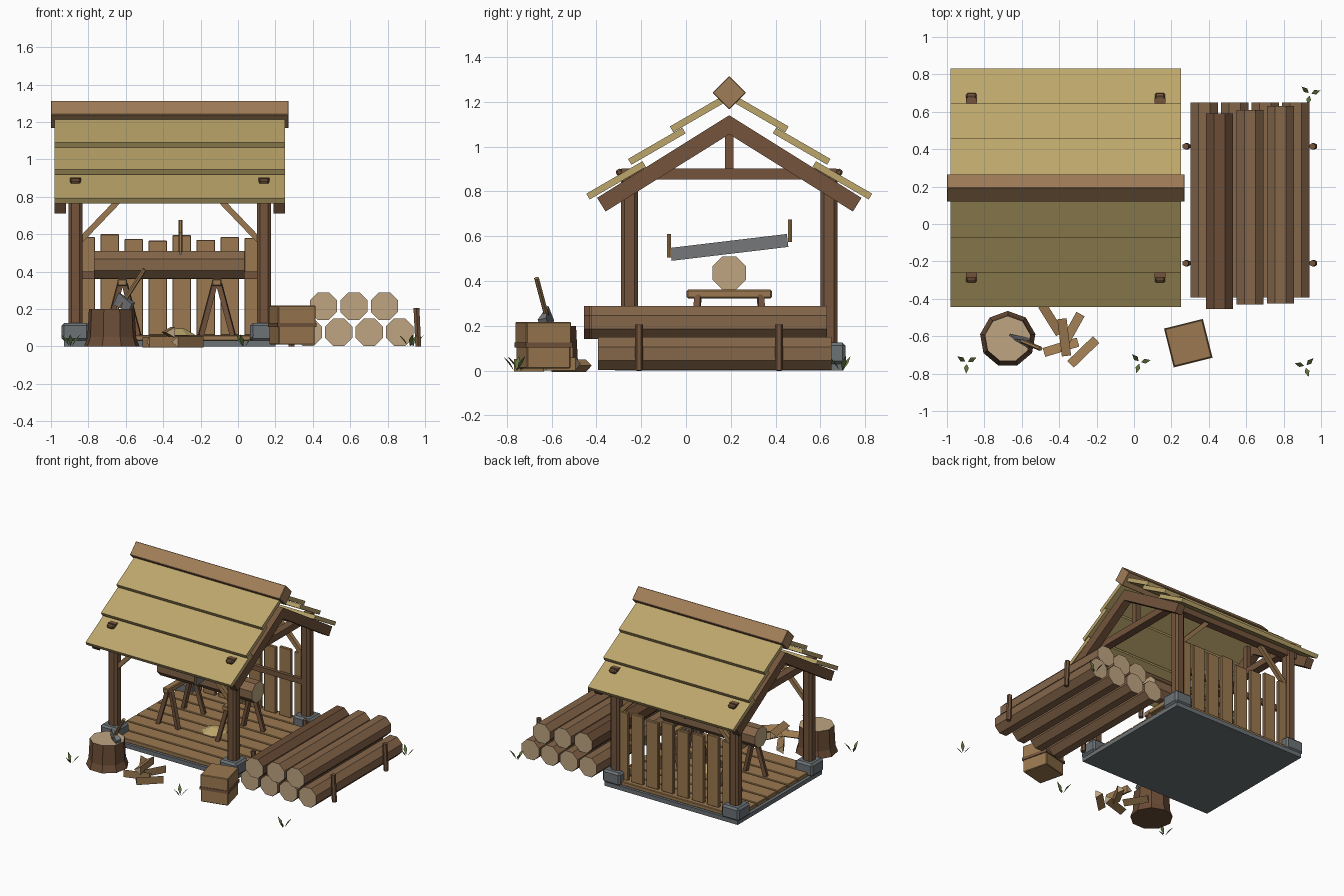
import bpy, bmesh, random
from math import sin, cos, radians, pi
from mathutils import Vector, Matrix, Euler

random.seed(4)
cube = bpy.data.objects.get("Cube")
if cube:
    bpy.data.objects.remove(cube)


def material(name, hex_code):
    srgb = [int(hex_code[i:i + 2], 16) / 255 for i in (0, 2, 4)]
    col = [((c + 0.055) / 1.055) ** 2.4 for c in srgb] + [1]
    m = bpy.data.materials.new(name)
    m.use_nodes = True
    m.diffuse_color = col
    m.node_tree.nodes["Principled BSDF"].inputs["Base Color"].default_value = col
    return m


STRAW = material("straw_roof", "bca66b")
PLANK = material("plank_wood", "9b7950")
TIMBER = material("dark_timber", "73543c")
RIDGE = material("warm_timber", "a07d58")
BARK = material("bark", "85664a")
DARK_BARK = material("dark_bark", "6c4d37")
GRAIN = material("cut_wood", "bfa582")
STONE = material("stone", "6c7276")
STEEL = material("steel", "75777a")
LEAF = material("leaf_green", "62743f")


def finish(name, bm, *mats):
    mesh = bpy.data.meshes.new(name)
    bm.to_mesh(mesh)
    bm.free()
    for m in mats:
        mesh.materials.append(m)
    ob = bpy.data.objects.new(name, mesh)
    bpy.context.collection.objects.link(ob)
    return ob


def box(name, centre, size, mat, rot=(0, 0, 0), bevel=0.0):
    bm = bmesh.new()
    bmesh.ops.create_cube(bm, size=1)
    bmesh.ops.scale(bm, vec=size, verts=bm.verts)
    if bevel:
        bmesh.ops.bevel(bm, geom=bm.edges[:], offset=bevel, segments=1, affect='EDGES')
    bm.transform(Matrix.Translation(centre) @ Euler(rot).to_matrix().to_4x4())
    return finish(name, bm, mat)


def rod(name, start, end, r, sides, mat, cap=None, r_end=None, turn=0.5):
    """Faceted rod from start to end, with its caps in a second colour."""
    a, b = Vector(start), Vector(end)
    axis = (b - a).normalized()
    bm = bmesh.new()
    bmesh.ops.create_cone(bm, cap_ends=True, segments=sides, radius1=r,
                          radius2=r if r_end is None else r_end, depth=(b - a).length)
    spin = Matrix.Rotation(turn * 2 * pi / sides, 4, 'Z')
    bm.transform(Matrix.Translation((a + b) / 2) @ axis.to_track_quat('Z', 'Y').to_matrix().to_4x4() @ spin)
    bm.normal_update()
    for f in bm.faces:
        f.material_index = int(cap is not None and abs(f.normal.dot(axis)) > 0.95)
    return finish(name, bm, mat, cap or mat)


HX, HY = -0.365, 0.193      # hut centre
PX, PY = 0.504, 0.445       # post offsets
SIDES = (-1, 1)

# Stone base and plank floor
box("stone_base", (HX, HY, 0.016), (1.13, 1.02, 0.032), STONE)
for i in range(8):
    box("floor_plank", (HX, HY + (i - 3.5) * 0.124, 0.046), (1.09, 0.116, 0.03), PLANK, bevel=0.004)

# Posts, footings, braces and end frames
for sx in SIDES:
    x = HX + sx * PX
    for sy in SIDES:
        y = HY + sy * PY
        box("post_footing", (x, y, 0.077), (0.148, 0.148, 0.098), STONE, bevel=0.014)
        box("post", (x, y, 0.47), (0.076, 0.076, 0.78), TIMBER, bevel=0.016)
        rod("brace", (x - sx * 0.02, y, 0.56), (x - sx * 0.26, y, 0.81), 0.022, 4, PLANK)
        # Rafters at the gable ends
        a = radians(32)
        u, v = Vector((0, sy * cos(a), -sin(a))), Vector((0, sy * sin(a), cos(a)))
        mid = Vector((HX + sx * 0.585, HY, 1.14)) + u * 0.348 - v * 0.036
        box("rafter", mid, (0.06, 0.696, 0.072), TIMBER, (-sy * a, 0, 0))
    box("tie_beam", (x, HY, 0.878), (0.06, 0.96, 0.05), TIMBER)
    box("king_post", (x, HY, 0.99), (0.04, 0.036, 0.2), TIMBER)
for sy in SIDES:
    box("top_plate", (HX, HY + sy * PY, 0.835), (1.1, 0.06, 0.06), TIMBER)

# Overlapping roof boards, pegs and ridge
pitch = radians(30)
for s in SIDES:
    u, v = Vector((0, s * cos(pitch), -sin(pitch))), Vector((0, s * sin(pitch), cos(pitch)))
    for d, z, length in ((0.638, 0.79, 0.29), (0.452, 0.945, 0.28), (0.265, 1.09, 0.265)):
        corner = Vector((HX, HY + s * d, z))
        box("roof_board", corner - u * length / 2 - v * 0.015, (1.23, length, 0.03),
            STRAW, (-s * pitch, 0, 0))
    for sx in SIDES:
        box("roof_peg", (HX + sx * PX, HY + s * 0.49, 0.885), (0.056, 0.03, 0.03),
            TIMBER, (-s * pitch, 0, 0), bevel=0.008)
box("ridge_beam", (HX, HY, 1.24), (1.27, 0.106, 0.106), RIDGE, (radians(45), 0, 0), bevel=0.003)

# Back fence
for i, top in enumerate((0.585, 0.6, 0.575, 0.565, 0.595, 0.57, 0.585, 0.58)):
    box("fence_plank", (-0.814 + i * 0.1283, 0.643, (top + 0.06) / 2), (0.1, 0.026, top - 0.06), PLANK, bevel=0.004)
box("fence_rail", (HX, 0.617, 0.38), (0.96, 0.026, 0.04), TIMBER)

# Sawhorses with the log being cut
for x in (-0.618, -0.113):
    box("sawhorse_beam", (x, HY, 0.342), (0.05, 0.38, 0.038), PLANK, bevel=0.005)
    for sx in SIDES:
        for sy in SIDES:
            rod("sawhorse_leg", (x + sx * 0.012, HY + sy * 0.14, 0.335),
                (x + sx * 0.085, HY + sy * 0.155, 0.06), 0.02, 4, TIMBER)
rod("sawn_log", (-0.77, HY, 0.436), (0.035, HY, 0.436), 0.08, 8, BARK, GRAIN)

# Two-handed saw and sawdust
tilt = radians(6.8)
box("saw_blade", (-0.308, HY, 0.55), (0.01, 0.525, 0.058), STEEL, (tilt, 0, 0))
rod("saw_handle", (-0.308, -0.076, 0.505), (-0.308, -0.076, 0.61), 0.011, 6, PLANK)
rod("saw_handle", (-0.308, 0.464, 0.575), (-0.308, 0.464, 0.675), 0.011, 6, PLANK)
rod("sawdust_heap", (-0.31, 0.16, 0.061), (-0.31, 0.16, 0.095), 0.09, 8, STRAW, r_end=0.025)

# Chopping stump
cx, cy = -0.675, -0.615
rod("stump_root", (cx, cy, 0), (cx, cy, 0.05), 0.15, 9, DARK_BARK, r_end=0.132)
rod("stump", (cx, cy, 0.05), (cx, cy, 0.2), 0.132, 9, DARK_BARK, GRAIN, r_end=0.124)

# Axe stuck in the stump
rod("axe_handle", (-0.63, -0.613, 0.21), (-0.5, -0.667, 0.412), 0.012, 6, PLANK)
bm = bmesh.new()
bmesh.ops.create_cube(bm, size=1)
for vert in bm.verts:
    cutting = vert.co.x < 0
    vert.co = Vector((vert.co.x * 0.1, vert.co.y * (0.008 if cutting else 0.042),
                      vert.co.z * (0.075 if cutting else 0.05)))
bm.transform(Matrix.Translation((-0.61, -0.62, 0.232)) @ Euler((0.2, radians(28), -0.35)).to_matrix().to_4x4())
finish("axe_head", bm, STEEL)

# Split firewood
for x, y, z, length, angle in ((-0.45, -0.515, 0.022, 0.18, -58), (-0.32, -0.56, 0.03, 0.17, 61),
                               (-0.365, -0.605, 0.075, 0.2, 97), (-0.388, -0.667, 0.024, 0.19, 17),
                               (-0.265, -0.69, 0.024, 0.19, 44)):
    step = Vector((cos(radians(angle)), sin(radians(angle)), 0)) * length / 2
    rod("firewood", Vector((x, y, z)) - step, Vector((x, y, z)) + step, 0.033, 3, PLANK, GRAIN, turn=0.25)

# Crate with a dark band under its lid
turn = (0, 0, radians(14))
box("crate_body", (0.29, -0.637, 0.065), (0.2, 0.2, 0.11), PLANK, turn, 0.004)
box("crate_band", (0.29, -0.637, 0.115), (0.214, 0.214, 0.022), TIMBER, turn)
box("crate_lid", (0.29, -0.637, 0.17), (0.207, 0.207, 0.095), PLANK, turn, 0.004)

# Log pile and its stakes
for i in range(4):
    x = 0.375 + i * 0.163
    rod("lower_log", (x, -0.392, 0.076), (x, 0.65, 0.076), 0.079, 8, BARK, GRAIN)
for i, (front, back) in enumerate(((-0.455, 0.59), (-0.43, 0.61), (-0.425, 0.63))):
    x = 0.457 + i * 0.163
    rod("upper_log", (x, front, 0.215), (x, back, 0.215), 0.079, 8, BARK if i else DARK_BARK, GRAIN)
for x in (0.28, 0.958):
    for y in (-0.21, 0.415):
        rod("stake", (x + 0.006, y, 0), (x - 0.004, y, 0.205), 0.018, 6, TIMBER)

# Grass tufts
for x, y in ((-0.895, -0.74), (0.03, -0.74), (0.917, -0.76), (0.94, 0.695)):
    bm = bmesh.new()
    start = random.uniform(0, 2)
    for k in range(3):
        t = start + k * 2.1
        out, side = Vector((cos(t), sin(t), 0)), Vector((-sin(t), cos(t), 0)) * 0.013
        base, tip = out * 0.008, out * 0.06 + Vector((0, 0, 0.065))
        mid = out * 0.03 + Vector((0, 0, 0.035))
        bm.faces.new([bm.verts.new(Vector((x, y, 0)) + p) for p in (base, mid - side, tip, mid + side)])
    finish("grass_tuft", bm, LEAF)
